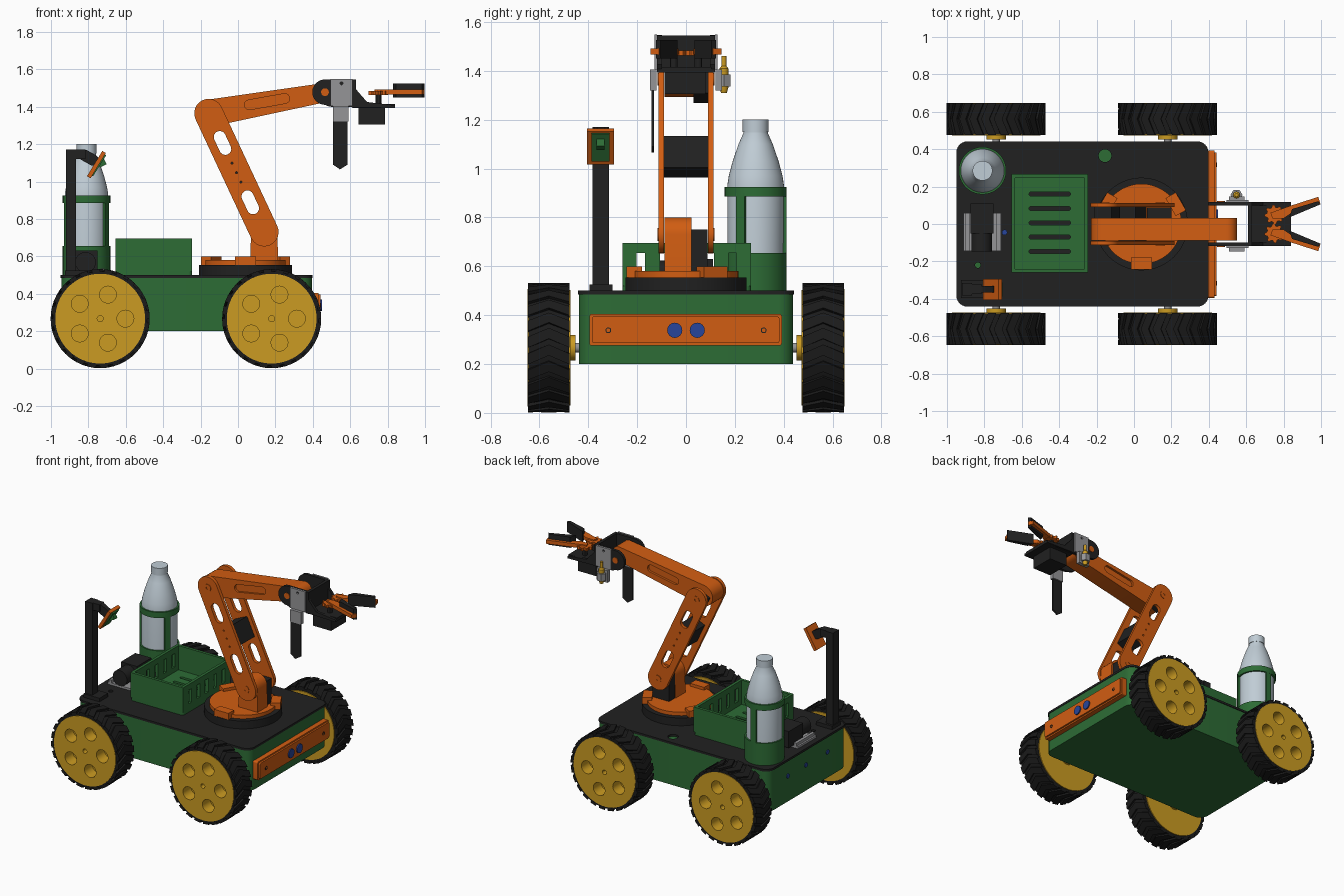
import bpy, bmesh, math
from math import sin, cos, pi, radians

cube = bpy.data.objects.get("Cube")
if cube:
    bpy.data.objects.remove(cube, do_unlink=True)


def material(name, rgb):
    m = bpy.data.materials.new(name)
    m.use_nodes = True
    m.diffuse_color = (*rgb, 1)
    m.node_tree.nodes["Principled BSDF"].inputs["Base Color"].default_value = (*rgb, 1)
    return m


ORANGE = material("orange", (0.64, 0.11, 0.006))
GREEN = material("green", (0.026, 0.15, 0.036))
GOLD = material("gold", (0.6, 0.33, 0.016))
BLACK = material("black", (0.015, 0.015, 0.015))
RUBBER = material("rubber", (0.011, 0.011, 0.011))
GREY = material("grey_metal", (0.3, 0.3, 0.31))
PALE = material("bottle_pale_blue", (0.53, 0.61, 0.67))
BLUE = material("blue", (0.02, 0.06, 0.33))
parts = []


def finish(name, bm, mat):
    bmesh.ops.remove_doubles(bm, verts=bm.verts, dist=1e-5)
    bmesh.ops.recalc_face_normals(bm, faces=bm.faces)
    me = bpy.data.meshes.new(name)
    bm.to_mesh(me)
    bm.free()
    me.materials.append(mat)
    ob = bpy.data.objects.new(name, me)
    bpy.context.collection.objects.link(ob)
    parts.append(ob)
    return ob


# 2D outlines
def arc(x, y, r, a, b, n=12):
    return [(x + r * cos(radians(a + (b - a) * i / n)), y + r * sin(radians(a + (b - a) * i / n)))
            for i in range(n + 1)]


def circ(x, y, r, n=32):
    return arc(x, y, r, 0, 360, n)[:-1]


def rect(x0, x1, y0, y1, r=0):
    if not r:
        return [(x0, y0), (x1, y0), (x1, y1), (x0, y1)]
    return (arc(x1 - r, y1 - r, r, 0, 90, 6) + arc(x0 + r, y1 - r, r, 90, 180, 6)
            + arc(x0 + r, y0 + r, r, 180, 270, 6) + arc(x1 - r, y0 + r, r, 270, 360, 6))


def capsule(x1, y1, x2, y2, r, r2=None):
    a = math.degrees(math.atan2(y2 - y1, x2 - x1))
    return arc(x2, y2, r2 or r, a - 90, a + 90) + arc(x1, y1, r, a + 90, a + 270)


def bar(x1, y1, x2, y2, h):
    d = math.hypot(x2 - x1, y2 - y1)
    u, v = (y1 - y2) / d * h, (x2 - x1) / d * h
    return [(x1 + u, y1 + v), (x1 - u, y1 - v), (x2 - u, y2 - v), (x2 + u, y2 + v)]


def plate(name, mat, plane, lo, hi, *loops):
    """Extrude an outline, with further loops as holes, from lo to hi across a plane."""
    lo, hi = sorted((lo, hi))
    cu = bpy.data.curves.new(name, 'CURVE')
    cu.dimensions, cu.fill_mode, cu.extrude = '2D', 'BOTH', (hi - lo) / 2
    for loop in loops:
        sp = cu.splines.new('POLY')
        sp.points.add(len(loop) - 1)
        for p, (x, y) in zip(sp.points, loop):
            p.co = (x, y, 0, 1)
        sp.use_cyclic_u = True
    tmp = bpy.data.objects.new(name, cu)
    me = bpy.data.meshes.new_from_object(tmp)
    bm = bmesh.new()
    bm.from_mesh(me)
    for v in bm.verts:
        a, b, c = v.co.x, v.co.y, v.co.z + (lo + hi) / 2
        v.co = {"XY": (a, b, c), "XZ": (a, c, b), "YZ": (c, a, b)}[plane]
    bpy.data.objects.remove(tmp)
    bpy.data.curves.remove(cu)
    bpy.data.meshes.remove(me)
    return finish(name, bm, mat)


def lathe(name, mat, x, y, profile, n=40):
    bm = bmesh.new()
    rings = [[bm.verts.new((px, py, z)) for px, py in circ(x, y, r, n)] for r, z in profile]
    for a, b in zip(rings, rings[1:]):
        for i in range(n):
            bm.faces.new((a[i], a[(i + 1) % n], b[(i + 1) % n], b[i]))
    bm.faces.new(rings[0])
    bm.faces.new(rings[-1])
    return finish(name, bm, mat)


# Wheels
def treads(name, x, z, y0, y1, n=24):
    bm = bmesh.new()
    for i in range(n):
        secs = []
        for y, lean in ((y0, 0), ((y0 + y1) / 2, 0.14), (y1, 0)):
            a = 2 * pi * i / n + lean
            secs.append([bm.verts.new((x + r * cos(t), y, z + r * sin(t)))
                         for r, t in ((0.245, a), (0.265, a), (0.265, a + 0.17), (0.245, a + 0.17))])
        for p, q in zip(secs, secs[1:]):
            for k in range(4):
                bm.faces.new((p[k], p[(k + 1) % 4], q[(k + 1) % 4], q[k]))
        bm.faces.new(secs[0])
        bm.faces.new(secs[2])
    return finish(name, bm, RUBBER)


for end, x in (("rear", -0.737), ("front", 0.18)):
    for side, s in (("right", -1), ("left", 1)):
        n, z = f"{end}_{side}_", 0.267
        plate(n + "tyre", RUBBER, "XZ", s * 0.478, s * 0.645, circ(x, z, 0.252, 64), circ(x, z, 0.236, 64))
        treads(n + "treads", x, z, s * 0.477, s * 0.646)
        holes = [circ(x + 0.135 * cos(k * 2 * pi / 5), z + 0.135 * sin(k * 2 * pi / 5), 0.045, 24)
                 for k in range(5)]
        plate(n + "rim", GOLD, "XZ", s * 0.56, s * 0.648, circ(x, z, 0.24, 64), circ(x, z, 0.016, 16), *holes)
        plate(n + "rim_back", GOLD, "XZ", s * 0.472, s * 0.56, circ(x, z, 0.236, 64))
        plate(n + "hub", GOLD, "XZ", s * 0.452, s * 0.472, circ(x, z, 0.052))
        plate(n + "axle", GREY, "XZ", s * 0.42, s * 0.455, circ(x, z, 0.02, 16))

# Chassis, deck and bumper
plate("chassis", GREEN, "XY", 0.2, 0.485, rect(-0.945, 0.395, -0.438, 0.438, 0.06))
plate("deck", BLACK, "XY", 0.485, 0.5, rect(-0.95, 0.398, -0.442, 0.442, 0.06),
      circ(-0.155, 0.365, 0.034), circ(-0.835, -0.22, 0.015, 16))
plate("bumper", ORANGE, "YZ", 0.39, 0.43, rect(-0.395, 0.392, 0.275, 0.405, 0.01))
plate("bumper_face", ORANGE, "YZ", 0.43, 0.442, rect(-0.385, 0.382, 0.285, 0.395, 0.01))
for s in (-1, 1):
    plate("bumper_sensor", BLUE, "YZ", 0.44, 0.45, circ(s * 0.046, 0.338, 0.031, 16))
    plate("bumper_screw", BLACK, "YZ", 0.441, 0.444, circ(s * 0.318, 0.338, 0.012, 12),
          circ(s * 0.318, 0.338, 0.008, 12))
for y in (0.22, 0.02, -0.22):
    plate("rear_port", BLUE, "YZ", -0.95, -0.944, circ(y, 0.38, 0.016, 16))

# Slotted bin
plate("bin_floor", GREEN, "XY", 0.5, 0.525, rect(-0.655, -0.245, -0.26, 0.266, 0.02),
      *[capsule(-0.55, y, -0.35, y, 0.011) for y in (-0.147, -0.07, 0.006, 0.083, 0.16)])
for x in (-0.655, -0.265):
    plate("bin_end_wall", GREEN, "YZ", x, x + 0.02, rect(-0.26, 0.266, 0.52, 0.695),
          *[rect(y - 0.017, y + 0.017, 0.56, 0.655) for y in (-0.185, -0.09, 0.003, 0.097, 0.19)])
for y in (-0.26, 0.246):
    plate("bin_side_wall", GREEN, "XZ", y, y + 0.02, rect(-0.655, -0.245, 0.52, 0.695))

# Bottle and holder
bx, by = -0.81, 0.285
lathe("bottle", PALE, bx, by, [(0.114, 0.51), (0.116, 0.93), (0.11, 0.97), (0.094, 1.03), (0.07, 1.1),
                               (0.05, 1.145), (0.05, 1.15), (0.053, 1.15), (0.053, 1.2)])
plate("holder_cup", GREEN, "XY", 0.5, 0.655, circ(bx, by, 0.127, 40), circ(bx, by, 0.117, 40))
plate("holder_ring", GREEN, "XY", 0.885, 0.925, circ(bx, by, 0.127, 40), circ(bx, by, 0.115, 40))
for a in (-30, 90, 210):
    c, s = cos(radians(a)), sin(radians(a))
    plate("holder_post", GREEN, "XY", 0.64, 0.9,
          bar(bx + 0.11 * c, by + 0.11 * s, bx + 0.126 * c, by + 0.126 * s, 0.02))

# Pump
plate("pump_base", GREY, "XY", 0.5, 0.515, rect(-0.912, -0.708, -0.145, 0.06))
plate("pump_body", BLACK, "XZ", -0.148, 0.11, circ(-0.815, 0.568, 0.055))
plate("pump_block", BLACK, "XY", 0.515, 0.63, rect(-0.875, -0.75, -0.05, 0.11))
for x in (-0.9, -0.735):
    plate("pump_rail", GREY, "XY", 0.515, 0.535, rect(x, x + 0.02, -0.145, 0.06))
plate("pump_button", BLUE, "XY", 0.5, 0.515, circ(-0.692, -0.045, 0.015, 16))

# Camera mast
plate("mast", BLACK, "XY", 0.5, 1.17, rect(-0.92, -0.865, -0.382, -0.316))
plate("mast_foot", BLACK, "XY", 0.5, 0.525, rect(-0.925, -0.8, -0.395, -0.3))
plate("mast_arm", BLACK, "XZ", -0.375, -0.322, rect(-0.9, -0.815, 1.12, 1.17), )
plate("mast_joint", BLACK, "XZ", -0.365, -0.332, capsule(-0.82, 1.14, -0.775, 1.115, 0.03))
plate("camera_frame", ORANGE, "XZ", -0.405, -0.295, bar(-0.798, 1.023, -0.716, 1.158, 0.011))
plate("camera_board", GREEN, "XZ", -0.387, -0.313, bar(-0.781, 1.032, -0.71, 1.145, 0.007))
plate("camera_lens", GREEN, "XZ", -0.366, -0.334, bar(-0.745, 1.09, -0.71, 1.107, 0.016))

# Turntable
plate("turntable_base", BLACK, "XY", 0.5, 0.555, circ(0.04, 0, 0.248, 64))
plate("turntable_ring", ORANGE, "XY", 0.555, 0.58, circ(0.04, 0, 0.215, 48))
for a in (30, 150, 270):
    c, s = cos(radians(a)), sin(radians(a))
    plate("turntable_tab", ORANGE, "XY", 0.555, 0.6,
          bar(0.04 + 0.18 * c, 0.18 * s, 0.04 + 0.243 * c, 0.243 * s, 0.055))

# Shoulder and lower arm
sx, sz, ex, ez = 0.14, 0.73, -0.157, 1.365
plate("shoulder_block", ORANGE, "XZ", -0.088, 0.022,
      arc(sx, sz, 0.07, 0, 180) + [(sx - 0.075, 0.57), (sx + 0.075, 0.57)])
plate("shoulder_motor", BLACK, "XZ", 0.022, 0.088, rect(0.07, 0.2, 0.58, 0.75))


def along(t):
    return sx + (ex - sx) * t, sz + (ez - sz) * t


slots = [capsule(*along(a), *along(b), 0.032) for a, b in ((0.2, 0.3), (0.7, 0.8))]
dots = [circ(*along(t), 0.006, 8) for t in (0.42, 0.5, 0.58)]
for s in (-1, 1):
    plate("lower_arm_plate", ORANGE, "XZ", s * 0.09, s * 0.113, capsule(sx, sz, ex, ez, 0.077), *slots, *dots)
    for x, z in ((sx, sz), (ex, ez)):
        plate("joint_ring", ORANGE, "XZ", s * 0.11, s * 0.116, circ(x, z, 0.026, 16), circ(x, z, 0.01, 12))
plate("arm_spacer", BLACK, "XZ", -0.09, 0.09, bar(*along(0.4), *along(0.6), 0.05))
plate("elbow_motor", BLACK, "XZ", 0.03, 0.09, bar(*along(0.88), *along(1.03), 0.05))

# Forearm with recessed side slots
fore = capsule(ex, ez, 0.5, 1.482, 0.073, 0.05)
plate("forearm_core", ORANGE, "XZ", -0.073, 0.018, fore)
for y in (-0.088, 0.018):
    plate("forearm_side", ORANGE, "XZ", y, y + 0.015, fore, capsule(0.06, 1.41, 0.25, 1.444, 0.026))

# Wrist bracket
wx, wz = 0.465, 1.478
side = arc(wx, wz, 0.068, 90, 270) + [(0.49, 1.4), (0.84, 1.393), (0.84, 1.408), (0.69, 1.425),
                                     (0.625, 1.5), (0.61, 1.545)]
for s in (-1, 1):
    plate("wrist_plate", BLACK, "XZ", s * 0.098, s * 0.118, side)
    plate("wrist_pivot", ORANGE, "XZ", s * 0.118, s * 0.123, circ(wx, wz, 0.021, 16))
    plate("wrist_metal", GREY, "XZ", s * 0.118, s * 0.128, rect(0.495, 0.612, 1.405, 1.548),
          circ(0.553, 1.525, 0.008, 12))
    plate("wrist_metal_tab", GREY, "XZ", s * 0.12, s * 0.148, rect(0.508, 0.592, 1.32, 1.405))
plate("wrist_front", BLACK, "YZ", 0.61, 0.632, rect(-0.118, 0.118, 1.395, 1.545))
plate("wrist_deck", BLACK, "XY", 1.393, 1.415, rect(0.612, 0.84, -0.1, 0.105))
plate("gripper_motor", BLACK, "XZ", -0.088, 0.08, rect(0.645, 0.785, 1.305, 1.395))

# Probe blade and nozzle
plate("probe_blade", BLACK, "XZ", -0.142, -0.13,
      [(0.508, 1.4), (0.508, 1.09), (0.545, 1.065), (0.585, 1.09), (0.585, 1.4)])
plate("nozzle_clamp", GREY, "XY", 1.335, 1.385, circ(0.548, 0.155, 0.032, 6))
lathe("nozzle", GOLD, 0.548, 0.155, [(0.012, 1.31), (0.018, 1.33), (0.018, 1.41), (0.01, 1.42), (0.01, 1.46)], 16)

# Gripper
for s in (-1, 1):
    gear = [(0.75 + r * cos(t), s * 0.05 + r * sin(t)) for t, r in
            ((2 * pi * k / 32, 0.052 if k % 4 < 2 else 0.04) for k in range(32))]
    plate("gripper_gear", ORANGE, "XY", 1.463, 1.483, gear)
    plate("gripper_post", BLACK, "XY", 1.41, 1.49, circ(0.75, s * 0.05, 0.016, 12))
    finger = [(0.74, 0.03), (0.73, 0.06), (0.82, 0.092), (0.985, 0.145), (0.997, 0.11), (0.86, 0.07), (0.8, 0.03)]
    pad = [(0.83, 0.035), (0.845, 0.08), (0.985, 0.122), (0.997, 0.105)]
    plate("gripper_finger", ORANGE, "XY", 1.466, 1.492, [(x, s * y) for x, y in finger])
    plate("gripper_pad", BLACK, "XY", 1.45, 1.525, [(x, s * y) for x, y in pad])

# Smooth round surfaces, keep edges crisp
bpy.ops.object.select_all(action='DESELECT')
for ob in parts:
    ob.select_set(True)
bpy.context.view_layer.objects.active = parts[0]
bpy.ops.object.shade_smooth_by_angle(angle=radians(30))
